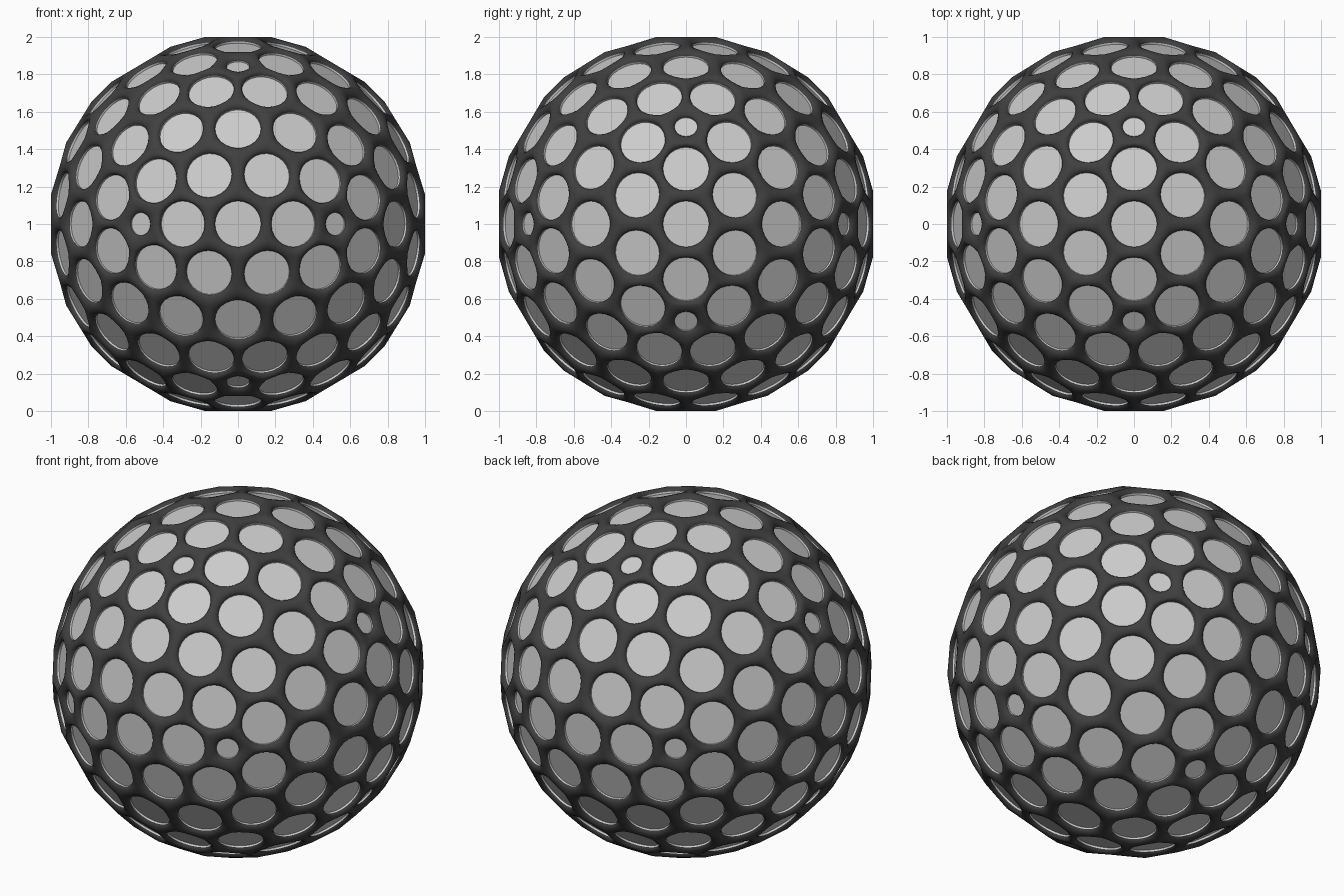
import bpy, bmesh, math
from mathutils import Vector

if "Cube" in bpy.data.objects:
    bpy.data.objects.remove(bpy.data.objects["Cube"])

PHI = (1 + math.sqrt(5)) / 2
HEX_R, PENT_R = 0.123, 0.062      # dimple radii
CUTS = 4                          # segments per cell side
LIP = [(1.0, 0.0), (0.55, 0.001), (0.28, 0.005), (0.1, 0.011), (0.0, 0.019)]
FLOOR_DEPTH = 0.029

# Icosahedral grid: 12 corners, each edge split in four, pushed to a sphere
grid = bmesh.new()
for a in (-1, 1):
    for b in (-PHI, PHI):
        for co in ((a, b, 0), (0, a, b), (b, 0, a)):
            grid.verts.new(co)
bmesh.ops.convex_hull(grid, input=grid.verts[:])
bmesh.ops.subdivide_edges(grid, edges=grid.edges[:], cuts=3, use_grid_fill=True)
for v in grid.verts:
    v.co.normalize()

# Dual cells: one pentagon or hexagon around each grid point
cells = []
for v in grid.verts:
    n = v.co.normalized()
    u = n.orthogonal().normalized()
    w = n.cross(u)
    pts = [f.calc_center_median() for f in v.link_faces]
    pts.sort(key=lambda p: math.atan2(p.dot(w), p.dot(u)))
    cells.append(pts)
grid.free()
size = max(p.x for pts in cells for p in pts)
cells = [[p / size for p in pts] for pts in cells]

shell, dimples = bmesh.new(), bmesh.new()


def bridge(bm, outer, inner):
    k = len(outer)
    for i in range(k):
        j = (i + 1) % k
        bm.faces.new((outer[i], outer[j], inner[j], inner[i]))


for pts in cells:
    k = len(pts)
    centre = sum(pts, Vector()) / k
    n = centre.normalized()
    radius = PENT_R if k == 5 else HEX_R
    border = [pts[i].lerp(pts[(i + 1) % k], t / CUTS)
              for i in range(k) for t in range(CUTS)]
    circle = []
    for p in border:
        d = p - centre
        d -= n * d.dot(n)
        circle.append(centre + d.normalized() * radius)

    # Rounded lip from the cell border down to the dimple
    last = None
    for f, depth in LIP:
        ring = [shell.verts.new(c.lerp(p, f) - n * depth)
                for c, p in zip(circle, border)]
        if last:
            bridge(shell, last, ring)
        last = ring

    # Short wall and flat floor of the dimple
    top = [dimples.verts.new(c - n * LIP[-1][1]) for c in circle]
    low = [dimples.verts.new(c - n * FLOOR_DEPTH) for c in circle]
    bridge(dimples, top, low)
    dimples.faces.new(low)


def finish(bm, name, colour=None):
    bmesh.ops.remove_doubles(bm, verts=bm.verts[:], dist=1e-5)
    bmesh.ops.translate(bm, verts=bm.verts[:], vec=(0, 0, 1))
    mesh = bpy.data.meshes.new(name)
    bm.to_mesh(mesh)
    bm.free()
    ob = bpy.data.objects.new(name, mesh)
    bpy.context.collection.objects.link(ob)
    if colour:
        mat = bpy.data.materials.new(name + "_colour")
        mat.diffuse_color = colour
        mat.use_nodes = True
        mat.node_tree.nodes["Principled BSDF"].inputs["Base Color"].default_value = mat.diffuse_color
        mesh.materials.append(mat)
    bpy.ops.object.select_all(action='DESELECT')
    ob.select_set(True)
    bpy.context.view_layer.objects.active = ob
    bpy.ops.object.shade_smooth_by_angle(angle=math.radians(50))


finish(shell, "ball_shell", (0.05, 0.05, 0.05, 1))
finish(dimples, "dimple_floors")
